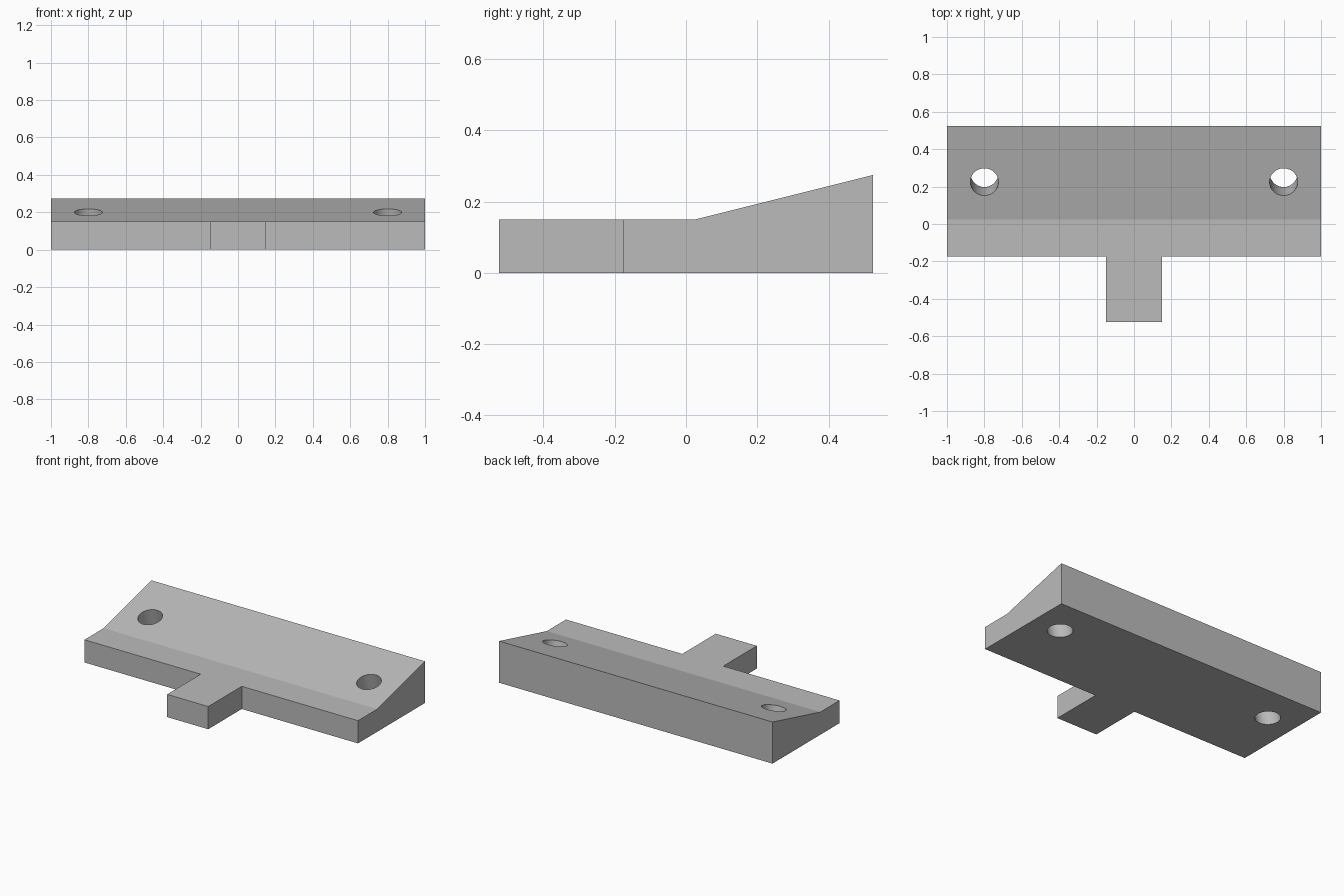
import bpy
import bmesh
import math
from mathutils import Vector

default = bpy.data.objects.get("Cube")
if default:
    bpy.data.objects.remove(default, do_unlink=True)

grey = bpy.data.materials.new("mid grey")
grey.use_nodes = True
colour = (0.5, 0.5, 0.5, 1)
grey.diffuse_color = colour
grey.node_tree.nodes["Principled BSDF"].inputs["Base Color"].default_value = colour


def prism(name, outline, direction):
    """Extrude a closed outline along a direction into a solid."""
    bm = bmesh.new()
    face = bm.faces.new([bm.verts.new(p) for p in outline])
    extruded = bmesh.ops.extrude_face_region(bm, geom=[face])["geom"]
    moved = [g for g in extruded if isinstance(g, bmesh.types.BMVert)]
    bmesh.ops.translate(bm, verts=moved, vec=direction)
    bmesh.ops.recalc_face_normals(bm, faces=bm.faces)
    mesh = bpy.data.meshes.new(name)
    bm.to_mesh(mesh)
    bm.free()
    mesh.materials.append(grey)
    obj = bpy.data.objects.new(name, mesh)
    bpy.context.collection.objects.link(obj)
    return obj


def cut(target, cutter):
    """Subtract a cutter, then remove it."""
    mod = target.modifiers.new("cut", "BOOLEAN")
    mod.operation = "DIFFERENCE"
    mod.solver = "EXACT"
    mod.object = cutter
    bpy.context.view_layer.objects.active = target
    bpy.ops.object.modifier_apply(modifier=mod.name)
    bpy.data.objects.remove(cutter, do_unlink=True)


# Plate with a central front tongue, as one plan outline
half = [(0.15, -0.525), (0.15, -0.175), (1, -0.175), (1, 0.525)]
plan = half + [(-x, y) for x, y in reversed(half)]
plate = prism("wedge_plate", [(x, y, 0) for x, y in plan], (0, 0, 0.4))

# Flat front and sloped back of the top surface
rise = [(-0.7, 0.15), (0.025, 0.15), (0.625, 0.3), (0.625, 0.6), (-0.7, 0.6)]
cut(plate, prism("top_cutter", [(-1.2, y, z) for y, z in rise], (2.4, 0, 0)))

# Screw holes, square to the slope
slope = math.atan2(0.125, 0.5)
axis = Vector((0, -math.sin(slope), math.cos(slope)))
across = Vector((0, math.cos(slope), math.sin(slope)))
sides = 64
for x in (-0.8, 0.8):
    base = Vector((x, 0.225, 0.2)) - axis * 0.4
    ring = [base + 0.075 * (Vector((math.cos(a), 0, 0)) + across * math.sin(a))
            for a in (math.tau * i / sides for i in range(sides))]
    cut(plate, prism("hole_cutter", ring, axis * 0.6))

# Smooth hole walls with sharp edges elsewhere
bpy.ops.object.select_all(action="DESELECT")
plate.select_set(True)
bpy.context.view_layer.objects.active = plate
bpy.ops.object.shade_smooth_by_angle(angle=math.radians(12))
